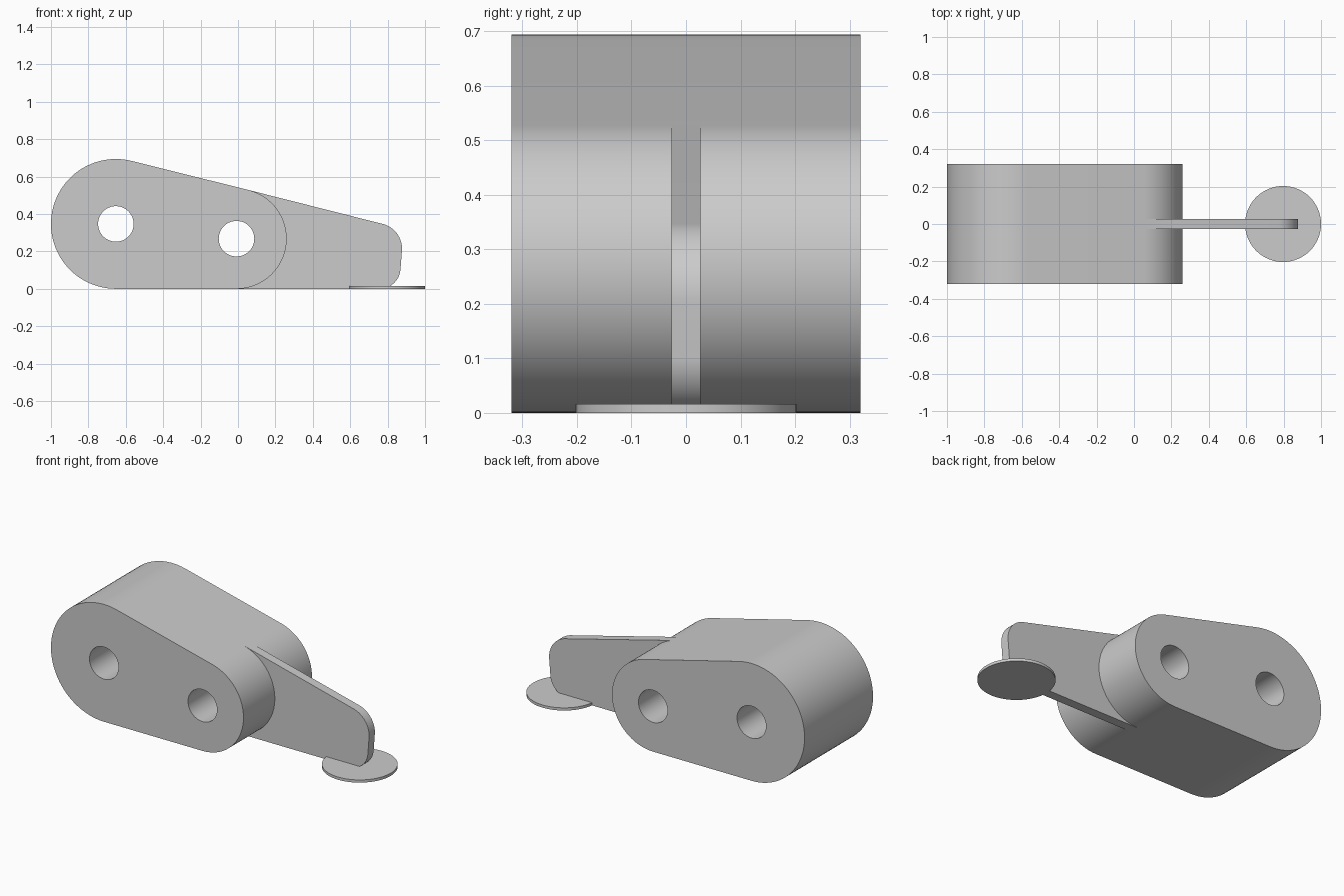
import bpy, bmesh
from math import radians, sin, cos
from mathutils import Matrix

cube = bpy.data.objects.get("Cube")
if cube:
    bpy.data.objects.remove(cube)

GREY = (0.6, 0.6, 0.6, 1)
grey = bpy.data.materials.new("plain grey")
grey.use_nodes = True
grey.diffuse_color = GREY
grey.node_tree.nodes["Principled BSDF"].inputs["Base Color"].default_value = GREY


def arc(center, radius, start, end, steps=32):
    """Points of a circular arc in the x-z plane, angles in degrees."""
    angles = [radians(start + (end - start) * i / steps) for i in range(steps + 1)]
    return [(center[0] + radius * cos(a), center[1] + radius * sin(a)) for a in angles]


def finish(obj):
    obj.data.materials.clear()
    obj.data.materials.append(grey)
    bpy.ops.object.select_all(action='DESELECT')
    obj.select_set(True)
    bpy.context.view_layer.objects.active = obj
    bpy.ops.object.shade_smooth_by_angle(angle=radians(30))


def plate(name, outlines, half_depth):
    """Extrude an x-z outline (later outlines are holes) evenly along y."""
    curve = bpy.data.curves.new(name + "_profile", 'CURVE')
    curve.dimensions = '2D'
    curve.fill_mode = 'BOTH'
    curve.extrude = half_depth
    for points in outlines:
        spline = curve.splines.new('POLY')
        spline.points.add(len(points) - 1)
        for p, (x, z) in zip(spline.points, points):
            p.co = (x, z, 0, 1)
        spline.use_cyclic_u = True
    helper = bpy.data.objects.new(name + "_profile", curve)
    bpy.context.collection.objects.link(helper)
    bpy.context.view_layer.update()
    graph = bpy.context.evaluated_depsgraph_get()
    mesh = bpy.data.meshes.new_from_object(helper.evaluated_get(graph))
    bpy.data.objects.remove(helper)
    bm = bmesh.new()
    bm.from_mesh(mesh)
    bmesh.ops.remove_doubles(bm, verts=bm.verts, dist=0.0001)
    bmesh.ops.transform(bm, matrix=Matrix.Rotation(radians(90), 4, 'X'), verts=bm.verts)
    bmesh.ops.recalc_face_normals(bm, faces=bm.faces)
    bm.to_mesh(mesh)
    bm.free()
    mesh.name = name
    obj = bpy.data.objects.new(name, mesh)
    bpy.context.collection.objects.link(obj)
    finish(obj)


# Thick body: two rounded ends joined by tangents, with a hole at each centre
BIG, BIG_R = (-0.653, 0.347), 0.347
SMALL, SMALL_R = (-0.008, 0.268), 0.268
TANGENT = 76.1
HOLE_R = 0.095
body = arc(BIG, BIG_R, TANGENT, 270, 48) + arc(SMALL, SMALL_R, -90, TANGENT, 48)
holes = [arc(c, HOLE_R, 360, 0, 48)[:-1] for c in (BIG, SMALL)]
plate("body", [body] + holes, 0.32)

# Thin fin: starts inside the body and ends in a rounded tip
fin = [(0, 0)]
fin += arc((0.757, 0.112), 0.112, -90, -6, 20)
fin += arc((0.74, 0.214), 0.137, -6, TANGENT, 20)
fin += [arc(SMALL, SMALL_R, TANGENT, TANGENT, 1)[0], (0.13, 0.35), (0.13, 0.2)]
plate("fin", [fin], 0.027)

# Round foot disc under the fin tip
bpy.ops.mesh.primitive_cylinder_add(vertices=64, radius=0.203, depth=0.016,
                                    location=(0.797, 0, 0.008))
disc = bpy.context.object
disc.name = "foot_disc"
finish(disc)
